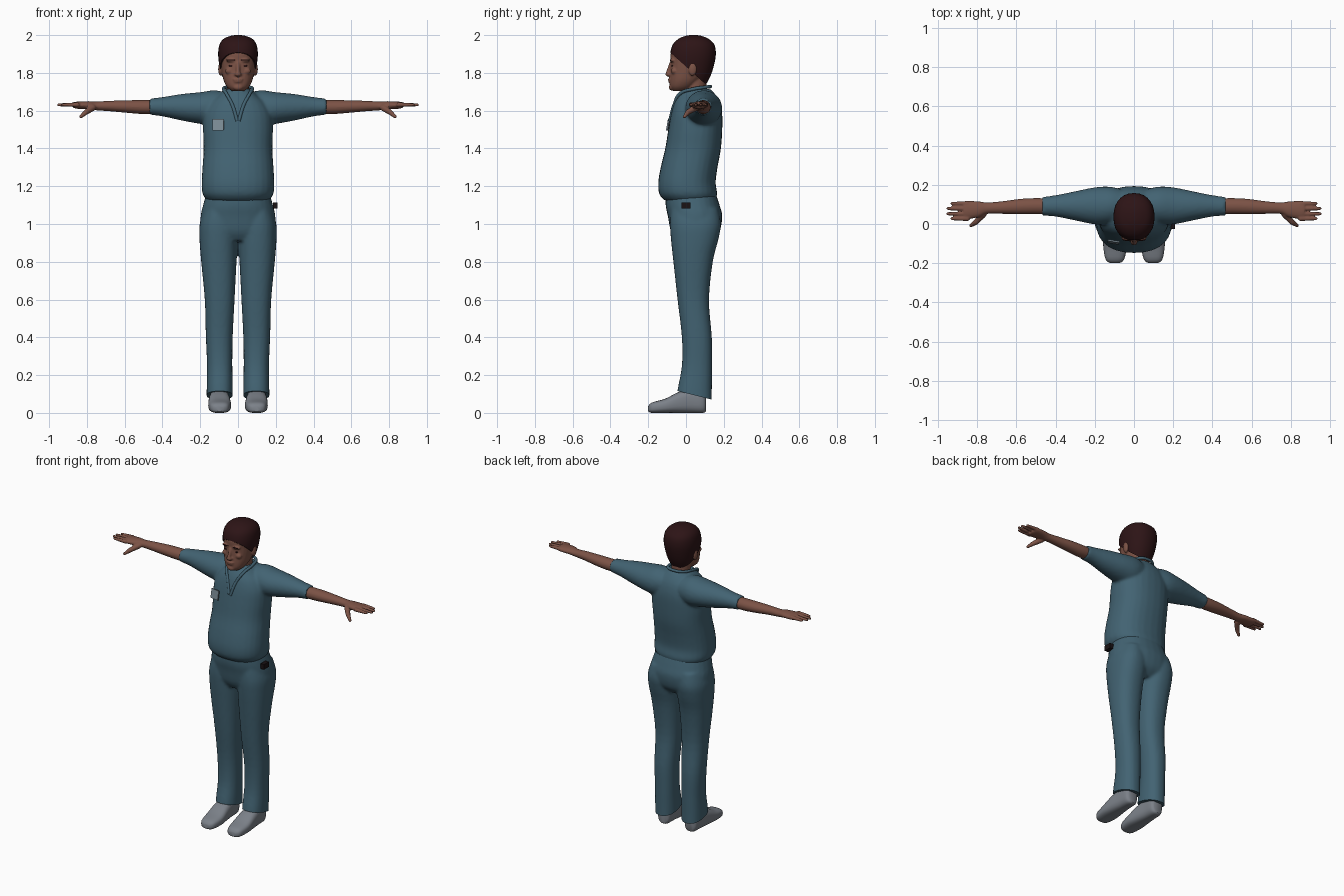
import bpy, bmesh, math
from mathutils import Vector

if "Cube" in bpy.data.objects:
    bpy.data.objects.remove(bpy.data.objects["Cube"])


def material(name, *rgb):
    m = bpy.data.materials.new(name)
    m.use_nodes = True
    m.diffuse_color = (*rgb, 1)
    m.node_tree.nodes["Principled BSDF"].inputs["Base Color"].default_value = (*rgb, 1)
    return m


SCRUBS = material("teal scrubs", .055, .125, .17)
UNDER = material("brown undershirt", .1, .055, .03)
SKIN = material("warm skin", .2, .085, .06)
LIPS = material("dark lips", .13, .045, .035)
HAIR = material("dark brown hair", .026, .007, .008)
SHOE = material("grey shoe", .2, .22, .25)
BADGE = material("badge grey", .2, .26, .3)
BLACK = material("black plastic", .01, .006, .007)


def spline(a, b, c, d, t):
    return b + .5 * t * (c - a + t * (2 * a - 5 * b + 4 * c - d + t * (3 * (b - c) + d - a)))


def loft(bm, rings, axis, side=1, power=2, sides=28, steps=4):
    """Skin rings of (position, low, high, low, high) along an axis."""
    pts = [rings[0]] + list(rings) + [rings[-1]]
    dense = []
    for i in range(len(rings) - 1):
        for k in range(steps):
            dense.append([spline(*col, k / steps) for col in zip(*pts[i:i + 4])])
    dense.append(rings[-1])
    loops = []
    for t, a0, a1, b0, b1 in dense:
        loop = []
        for k in range(sides):
            ang = math.tau * k / sides
            c, s = math.cos(ang), math.sin(ang)
            a = (a0 + a1) / 2 + (a1 - a0) / 2 * math.copysign(abs(c) ** (2 / power), c)
            b = (b0 + b1) / 2 + (b1 - b0) / 2 * math.copysign(abs(s) ** (2 / power), s)
            p = {"x": (t, a, b), "y": (a, t, b), "z": (a, b, t)}[axis]
            loop.append(bm.verts.new((p[0] * side, p[1], p[2])))
        loops.append(loop)
    for lo, hi in zip(loops, loops[1:]):
        for k in range(sides):
            n = (k + 1) % sides
            bm.faces.new((lo[k], lo[n], hi[n], hi[k]))
    bm.faces.new(loops[0])
    bm.faces.new(loops[-1])


def blob(bm, centre, size):
    made = bmesh.ops.create_uvsphere(bm, u_segments=20, v_segments=12, radius=1)["verts"]
    for v in made:
        v.co = Vector(centre) + Vector(size) * v.co


def limb(bm, start, end, r0, r1):
    """Tapered round finger made from overlapping balls."""
    a, b = Vector(start), Vector(end)
    for k in range(13):
        r = r0 + (r1 - r0) * k / 12
        blob(bm, a.lerp(b, k / 12), (r, r, r))


def cut(bm, point, normal, trim=True):
    geom = bm.verts[:] + bm.edges[:] + bm.faces[:]
    bmesh.ops.bisect_plane(bm, geom=geom, plane_co=point, plane_no=normal, clear_outer=trim)
    if trim:
        bmesh.ops.holes_fill(bm, edges=[e for e in bm.edges if e.is_boundary])


def build(name, bm, mats, voxel=0, relax=0, cuts=(), rule=None):
    """Fuse, relax, cut and colour a part."""
    bmesh.ops.recalc_face_normals(bm, faces=bm.faces[:])
    mesh = bpy.data.meshes.new(name)
    bm.to_mesh(mesh)
    ob = bpy.data.objects.new(name, mesh)
    bpy.context.collection.objects.link(ob)
    if voxel:
        fuse = ob.modifiers.new("fuse", "REMESH")
        fuse.mode, fuse.voxel_size = "VOXEL", voxel
        if relax:
            soft = ob.modifiers.new("relax", "SMOOTH")
            soft.factor, soft.iterations = .5, relax
        graph = bpy.context.evaluated_depsgraph_get()
        ob.data = bpy.data.meshes.new_from_object(ob.evaluated_get(graph))
        ob.modifiers.clear()
    bm.clear()
    bm.from_mesh(ob.data)
    for c in cuts:
        cut(bm, *c)
    if rule:
        for f in bm.faces:
            f.material_index = rule(f.calc_center_median())
    bm.to_mesh(ob.data)
    bm.free()
    ob.data.materials.clear()
    for m in mats:
        ob.data.materials.append(m)
    bpy.ops.object.select_all(action="DESELECT")
    ob.select_set(True)
    bpy.context.view_layer.objects.active = ob
    bpy.ops.object.shade_smooth_by_angle(angle=math.radians(45))
    return ob


def body(*rows):
    return [(z, -w, w, front, back) for z, w, front, back in rows]


# Shirt: torso and sleeves fused, with the undershirt showing in the open neck
bm = bmesh.new()
loft(bm, body((1.125, .165, -.115, .155), (1.16, .188, -.142, .165), (1.22, .192, -.147, .157),
              (1.3, .188, -.134, .167), (1.4, .182, -.11, .185), (1.5, .185, -.094, .192),
              (1.58, .18, -.08, .192), (1.64, .15, -.064, .18), (1.68, .105, -.045, .16),
              (1.715, .068, -.02, .13)), "z", power=2.3)
for s in (-1, 1):
    loft(bm, [(.04, .02, .17, 1.55, 1.69), (.12, 0, .19, 1.52, 1.708), (.2, -.002, .187, 1.53, 1.698),
              (.3, .018, .167, 1.548, 1.688), (.4, .038, .147, 1.57, 1.672),
              (.468, .042, .138, 1.578, 1.664)], "x", s)
notch, slope = Vector((0, 0, 1.54)), .3
build("shirt", bm, [SCRUBS, UNDER], .009, 5,
      [(notch, (s, 0, -slope), False) for s in (-1, 1)],
      lambda c: int(c.y < .02 and c.z > notch.z and abs(c.x) < slope * (c.z - notch.z)))

# Collar
curve = bpy.data.curves.new("collar", "CURVE")
curve.dimensions, curve.bevel_depth, curve.bevel_resolution = "3D", .009, 3
half = [(.004, -.086, 1.545), (.03, -.063, 1.63), (.062, -.032, 1.69), (.076, .04, 1.715), (.055, .11, 1.725)]
path = half + [(0, .13, 1.728)] + [(-x, y, z) for x, y, z in reversed(half)]
line = curve.splines.new("BEZIER")
line.bezier_points.add(len(path) - 1)
for p, co in zip(line.bezier_points, path):
    p.co = co
    p.handle_left_type = p.handle_right_type = "AUTO"
curve.materials.append(SCRUBS)
bpy.context.collection.objects.link(bpy.data.objects.new("collar", curve))

# Trousers: hips and legs fused, hems cut on a slant
bm = bmesh.new()
loft(bm, body((.91, .16, -.05, .13), (.96, .196, -.08, .177), (1.04, .198, -.096, .192),
              (1.1, .185, -.108, .178), (1.17, .165, -.108, .155)), "z", power=2.3)
for s in (-1, 1):
    loft(bm, [(.04, .028, .166, -.05, .137), (.12, .028, .166, -.045, .137), (.25, .03, .164, -.022, .138),
              (.4, .028, .17, -.022, .137), (.6, .018, .176, -.045, .122), (.8, .008, .195, -.067, .142),
              (.92, .003, .204, -.08, .172), (1, .003, .203, -.085, .185), (1.08, .02, .18, -.08, .17)],
         "z", s, 2.3)
build("trousers", bm, [SCRUBS], .009, 5, [((0, .13, .072), (0, -.25, -1))])

# Arms and hands, with the undershirt cuff at the back of each sleeve
for s, label in ((1, "left"), (-1, "right")):
    bm = bmesh.new()
    loft(bm, [(.43, .05, .13, 1.585, 1.655), (.5, .05, .132, 1.582, 1.656), (.58, .05, .128, 1.588, 1.655),
              (.68, .052, .115, 1.597, 1.652), (.75, .052, .11, 1.602, 1.648), (.79, .035, .115, 1.607, 1.65),
              (.85, .025, .118, 1.61, 1.648), (.87, .03, .113, 1.615, 1.645)], "x", s)
    for y, tip in ((.027, .928), (.052, .95), (.079, .948), (.105, .928)):
        limb(bm, (.85 * s, y, 1.632), (tip * s, y, 1.631), .0125, .0085)
    limb(bm, (.77 * s, .05, 1.615), (.805 * s, .01, 1.592), .018, .014)
    limb(bm, (.805 * s, .01, 1.592), (.832 * s, -.008, 1.568), .014, .009)
    build(label + "_arm", bm, [SKIN, UNDER], .005, 2, [((.495 * s, 0, 0), (s, 0, 0), False)],
          lambda c: int(abs(c.x) < .495 and c.y > .105))

# Shoes
for s, label in ((1, "left"), (-1, "right")):
    bm = bmesh.new()
    loft(bm, [(-.2, .075, .12, .008, .035), (-.18, .05, .145, 0, .055), (-.11, .037, .157, 0, .075),
              (-.04, .042, .155, 0, .11), (.03, .05, .148, 0, .13), (.09, .055, .142, 0, .13),
              (.106, .07, .125, .008, .11)], "y", s, 2.8)
    build(label + "_shoe", bm, [SHOE], rule=None)

# Head with neck, nose, brow, lips, chin and ears
bm = bmesh.new()
loft(bm, body((1.66, .062, -.01, .12), (1.72, .058, -.005, .11), (1.78, .058, -.01, .11)), "z")
loft(bm, body((1.705, .035, -.07, .0), (1.725, .058, -.084, .04), (1.76, .076, -.086, .08),
              (1.81, .087, -.083, .12), (1.86, .093, -.081, .14), (1.91, .096, -.08, .147),
              (1.95, .088, -.055, .135), (1.98, .06, -.02, .1)), "z", power=2.2)
blob(bm, (0, -.088, 1.792), (.019, .022, .012))
limb(bm, (0, -.08, 1.85), (0, -.096, 1.797), .009, .012)
blob(bm, (0, -.076, 1.723), (.026, .015, .016))
blob(bm, (0, -.084, 1.765), (.026, .012, .006))
blob(bm, (0, -.082, 1.754), (.024, .013, .006))
for s in (-1, 1):
    blob(bm, (.036 * s, -.072, 1.866), (.03, .014, .009))
    blob(bm, (.045 * s, -.063, 1.81), (.024, .016, .018))
    blob(bm, (.093 * s, .035, 1.82), (.012, .022, .036))
build("head", bm, [SKIN, LIPS], .0055, 2, (),
      lambda c: int(c.y < -.084 and abs(c.x) < .026 and 1.748 < c.z < 1.772))

# Eyes and eyebrows
for s, label in ((1, "left"), (-1, "right")):
    for part, z, y, size in (("eye", 1.838, -.073, (.014, .004, .005)), ("eyebrow", 1.868, -.081, (.022, .005, .004))):
        bm = bmesh.new()
        blob(bm, (.036 * s, y, z), size)
        build(label + "_" + part, bm, [HAIR])

# Hair cap, cut along a slanted hairline
bm = bmesh.new()
loft(bm, body((1.72, .06, -.02, .095), (1.78, .086, -.07, .128), (1.84, .099, -.082, .148), (1.9, .105, -.084, .158),
              (1.95, .098, -.07, .15), (1.98, .076, -.04, .12), (1.995, .042, -.005, .085), (2, .015, .02, .06)),
     "z", power=2.2)
build("hair", bm, [HAIR], cuts=[((0, -.08, 1.905), (0, -.9, -1))])

# Chest badge and waist pager
for name, mat, at, size, tilt in (("chest_badge", BADGE, (-.105, -.092, 1.525), (.06, .008, .06), .17),
                                  ("waist_pager", BLACK, (.197, 0, 1.098), (.026, .05, .034), 0)):
    bm = bmesh.new()
    bmesh.ops.create_cube(bm, size=1)
    for v in bm.verts:
        v.co *= Vector(size)
    ob = build(name, bm, [mat])
    ob.location, ob.rotation_euler = at, (-tilt, 0, -tilt)
